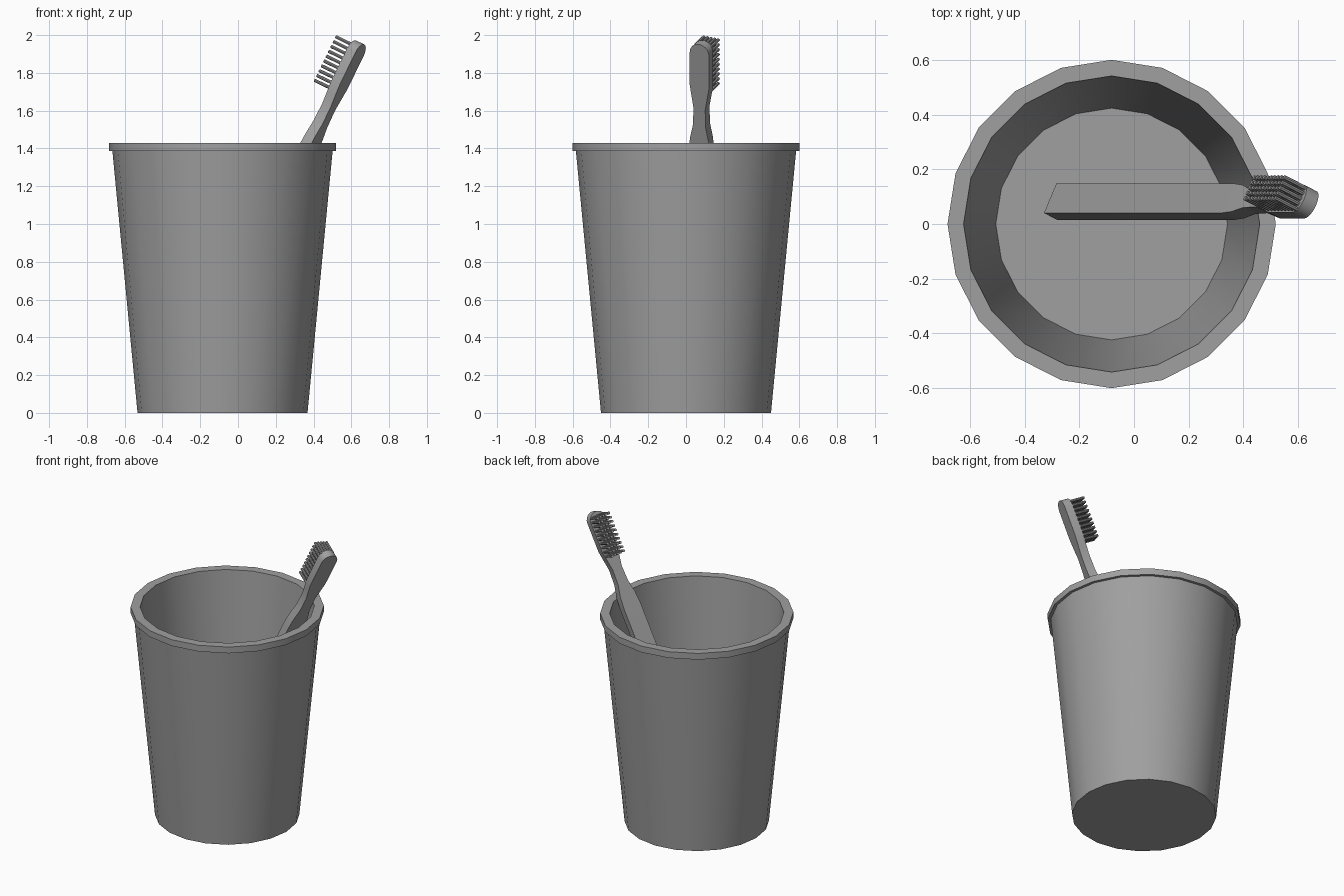
import bpy, bmesh
from math import sin, cos, pi, radians
from mathutils import Vector, Matrix

old = bpy.data.objects.get("Cube")
if old:
    bpy.data.objects.remove(old, do_unlink=True)

grey = bpy.data.materials.new("plain grey")
grey.use_nodes = True
colour = (0.35, 0.35, 0.35, 1)
grey.diffuse_color = colour
grey.node_tree.nodes["Principled BSDF"].inputs["Base Color"].default_value = colour


def finish(name, bm, matrix):
    bmesh.ops.recalc_face_normals(bm, faces=bm.faces)
    mesh = bpy.data.meshes.new(name)
    bm.to_mesh(mesh)
    bm.free()
    mesh.materials.append(grey)
    obj = bpy.data.objects.new(name, mesh)
    obj.matrix_world = matrix
    bpy.context.collection.objects.link(obj)
    bpy.ops.object.select_all(action="DESELECT")
    obj.select_set(True)
    bpy.context.view_layer.objects.active = obj
    bpy.ops.object.shade_smooth_by_angle(angle=radians(30))
    return obj


def loft(rings):
    """Skin a list of closed rings and cap both ends."""
    bm = bmesh.new()
    loops = [[bm.verts.new(p) for p in ring] for ring in rings]
    for a, b in zip(loops, loops[1:]):
        n = len(a)
        for i in range(n):
            bm.faces.new((a[i], a[(i + 1) % n], b[(i + 1) % n], b[i]))
    bm.faces.new(loops[0])
    bm.faces.new(loops[-1])
    return bm


# Cup: outer wall, lip, inner wall and floor as (radius, height)
SIDES = 20
profile = [(0.45, 0), (0.583, 1.387), (0.602, 1.387), (0.602, 1.43),
           (0.543, 1.43), (0.425, 0.03)]
rings = [[(r * cos(2 * pi * i / SIDES), r * sin(2 * pi * i / SIDES), z)
          for i in range(SIDES)] for r, z in profile]
finish("cup", loft(rings), Matrix.Translation((-0.082, 0, 0)))

# Brush frame: local x = width, y = bristle direction, z = along the handle
tilt, roll = radians(26), radians(25)
axis = Vector((sin(tilt), 0, cos(tilt)))
normal = Vector((-cos(tilt), 0, sin(tilt)))
side = Vector((0, 1, 0))
front = normal * cos(roll) + side * sin(roll)
width = side * cos(roll) - normal * sin(roll)
frame = Matrix((width, front, axis)).transposed().to_4x4()
frame.translation = (-0.283, 0.082, 0.055)

# Handle, neck and head as (distance along, half width, half thickness)
stations = [(0, 0.06, 0.03), (1.48, 0.06, 0.03), (1.56, 0.054, 0.029),
            (1.64, 0.037, 0.028), (1.74, 0.034, 0.027), (1.81, 0.046, 0.027),
            (1.87, 0.056, 0.027)]
HEAD_R = 0.056
for k in range(6):
    a = radians(85) * k / 5
    stations.append((2.065 + HEAD_R * sin(a), HEAD_R * cos(a), 0.027))
rings = [[(-w, -t, s), (w, -t, s), (w, t, s), (-w, t, s)] for s, w, t in stations]
finish("toothbrush_body", loft(rings), frame)

# Bristles: staggered-free grid of small round tufts
bm = bmesh.new()
ROWS, COLUMNS, LENGTH = 10, 5, 0.1
for r in range(ROWS):
    for c in range(COLUMNS):
        place = Matrix.Translation(((c - 2) * 0.021, 0.022 + LENGTH / 2, 1.835 + r * 0.0285))
        bmesh.ops.create_cone(bm, cap_ends=True, segments=8, radius1=0.0085, radius2=0.0085,
                              depth=LENGTH, matrix=place @ Matrix.Rotation(pi / 2, 4, "X"))
finish("bristles", bm, frame)
